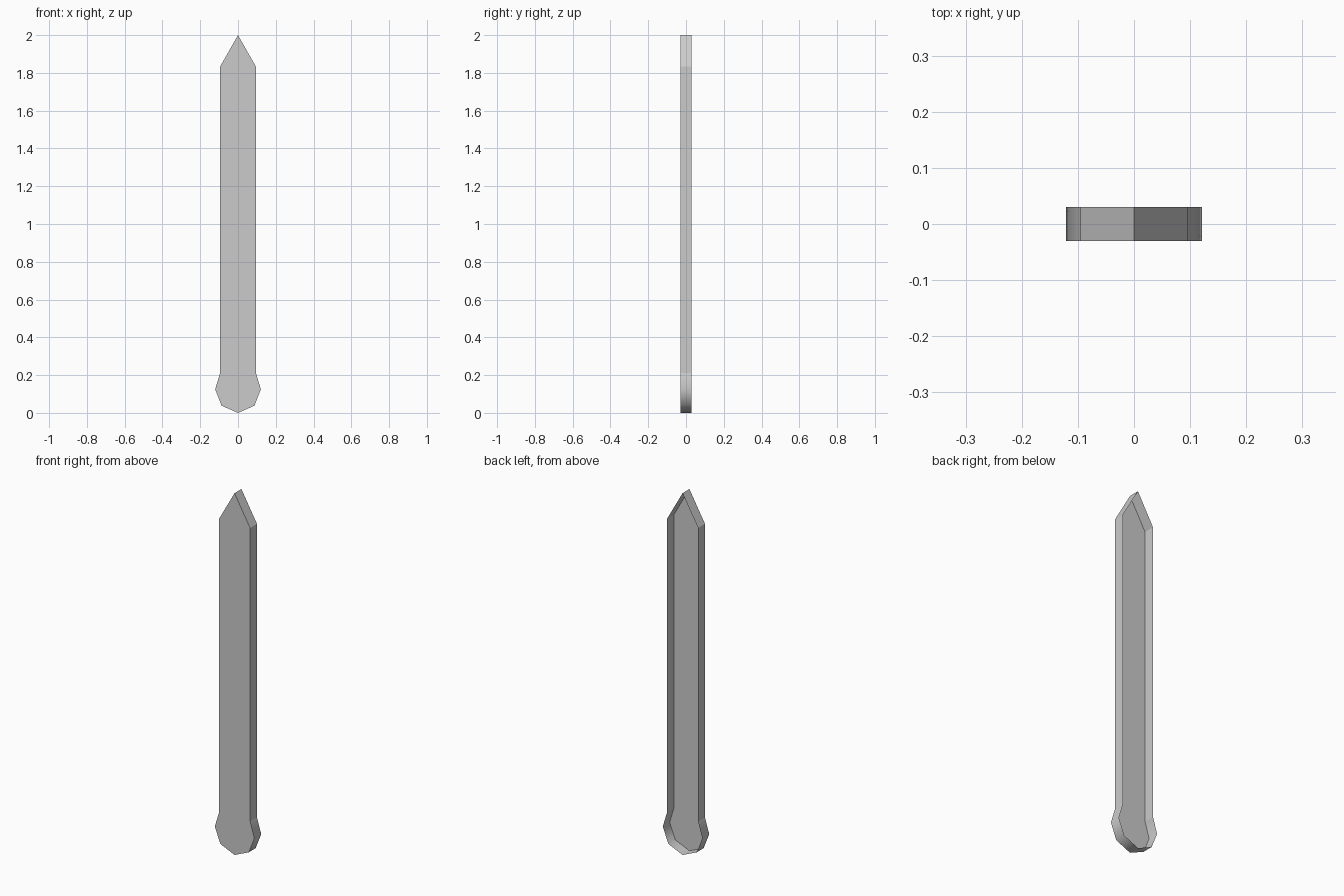
import bpy, bmesh

if "Cube" in bpy.data.objects:
    bpy.data.objects.remove(bpy.data.objects["Cube"])

# Right half of the outline (x, z), from bottom point to top tip
half = [(0, 0), (0.087, 0.038), (0.121, 0.125), (0.095, 0.21), (0.095, 1.833), (0, 2.0)]
outline = half + [(-x, z) for x, z in half[-2:0:-1]]
THICK = 0.06

# Front panel with side walls extruded backwards
bm = bmesh.new()
face = bm.faces.new([bm.verts.new((x, -THICK / 2, z)) for x, z in outline])
ext = bmesh.ops.extrude_face_region(bm, geom=[face], use_keep_orig=True)
moved = [g for g in ext["geom"] if isinstance(g, bmesh.types.BMVert)]
bmesh.ops.translate(bm, verts=moved, vec=(0, THICK, 0))
bmesh.ops.recalc_face_normals(bm, faces=bm.faces)

# The back is open: remove the rear panel
rear = [f for f in bm.faces if f.calc_center_median().y > THICK / 4]
bmesh.ops.delete(bm, geom=rear, context="FACES_ONLY")

# Crisp edges everywhere except around the rounded lower end
for f in bm.faces:
    f.smooth = abs(f.normal.y) < 0.5
for e in bm.edges:
    across = abs(e.verts[0].co.y - e.verts[1].co.y) > THICK / 2
    e.smooth = across and e.verts[0].co.z < 0.2

mesh = bpy.data.meshes.new("pointed_plank")
bm.to_mesh(mesh)
bm.free()
plank = bpy.data.objects.new("pointed_plank", mesh)
bpy.context.collection.objects.link(plank)
